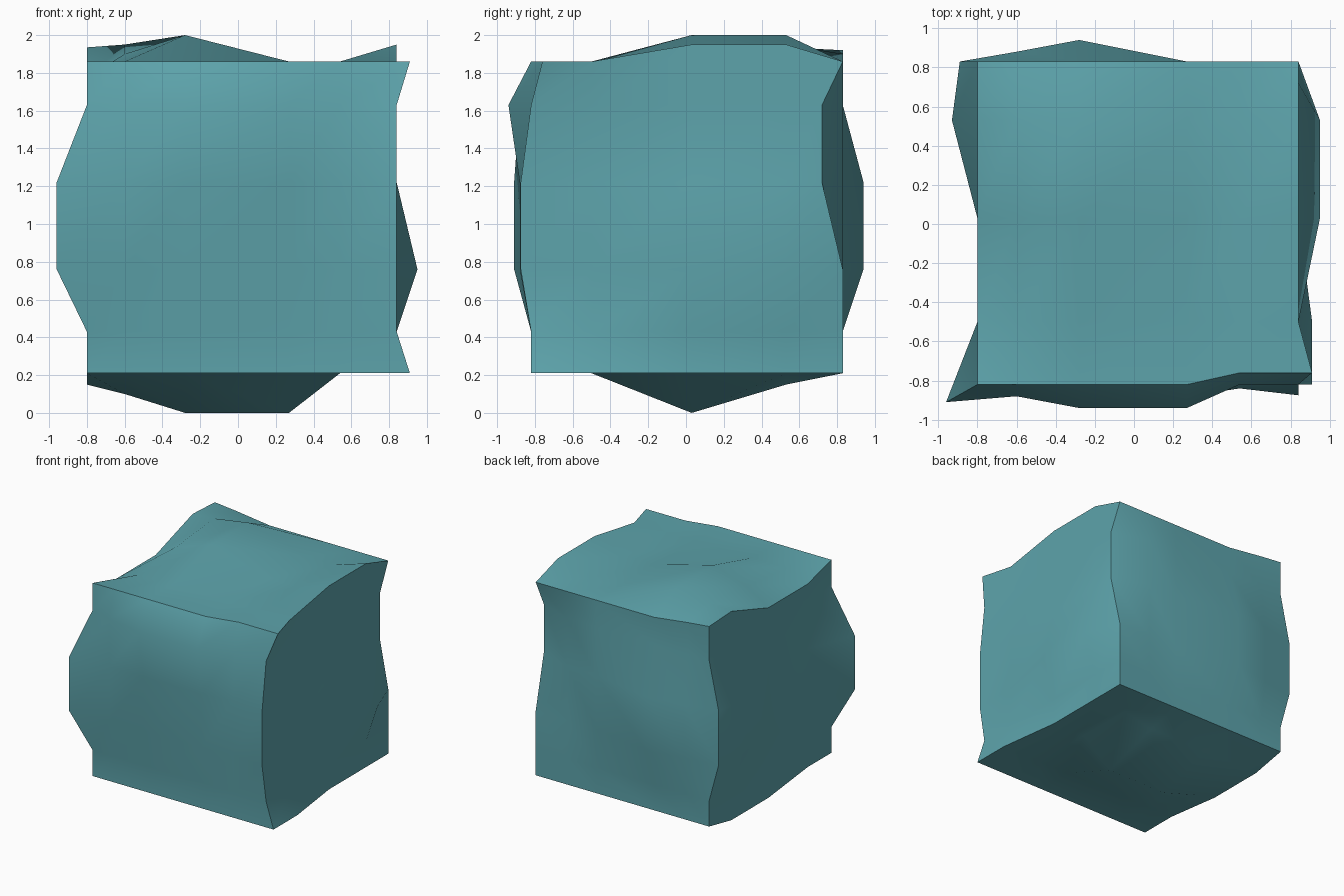
import bpy, bmesh

if "Cube" in bpy.data.objects:
    bpy.data.objects.remove(bpy.data.objects["Cube"])

# Grid lines of the rough block along each axis
X = [-0.80, -0.60, -0.28, 0.27, 0.54, 0.84]
Y = [-0.82, -0.50, 0.03, 0.53, 0.83]
Z = [0.21, 0.43, 0.76, 1.22, 1.63, 1.86]
NX, NY, NZ = len(X) - 1, len(Y) - 1, len(Z) - 1

bm = bmesh.new()
grid = {}


def vert(i, j, k):
    if (i, j, k) not in grid:
        grid[i, j, k] = bm.verts.new((X[i], Y[j], Z[k]))
    return grid[i, j, k]


def skin(a, b, na, nb, place):
    """Cover one side of the block with quads."""
    for p in range(na):
        for q in range(nb):
            bm.faces.new([vert(*place(p + u, q + v))
                          for u, v in ((0, 0), (1, 0), (1, 1), (0, 1))])


def push(axis, value, ii, jj, kk):
    """Move the listed grid points to a new coordinate on one axis."""
    for i in ii:
        for j in jj:
            for k in kk:
                if (i, j, k) in grid:
                    grid[i, j, k].co[axis] = value


for s in (0, NX):
    skin(1, 2, NY, NZ, lambda p, q: (s, p, q))
for s in (0, NY):
    skin(0, 2, NX, NZ, lambda p, q: (p, s, q))
for s in (0, NZ):
    skin(0, 1, NX, NY, lambda p, q: (p, q, s))

# Front side: upper ridge, bowed middle, chipped top right
push(1, -0.76, [4, 5], [0], [5])
push(1, -0.94, [2, 3], [0], [4])
push(1, -0.88, [1], [0], [2, 3, 4])
push(1, -0.91, [0], [0], [2, 3])
push(1, -0.88, [2, 3], [0], [2, 3])
push(1, -0.84, [4], [0], [2, 3])
push(1, -0.875, [5], [0], [2, 3])

# Left side: bulges near both upright edges
push(0, -0.96, [0], [0], [2, 3])
push(0, -0.93, [0], [3], [2, 3])
push(0, -0.89, [0], [4], [2, 3])

# Right side: low bulge and flared front corners
push(0, 0.95, [5], [2, 3], [2])
push(0, 0.91, [5], [0], [0, 5])
push(0, 0.91, [5], [1], [0])

# Back side: bump on the left half, dent on the right edge
push(1, 0.94, [2], [4], [2, 3])
push(1, 0.88, [1], [4], [2, 3])
push(1, 0.72, [5], [4], [3, 4])

# Top: hollow front left, ridge behind, raised right edge
push(2, 1.775, [0], [1, 2], [5])
push(2, 1.935, [0], [3], [5])
push(2, 1.92, [0], [4], [5])
push(2, 1.90, [1], [2, 4], [5])
push(2, 1.95, [1], [3], [5])
push(2, 2.00, [2], [2, 3], [5])
push(2, 1.95, [5], [2, 3], [5])

# Underside: keel across the middle
push(2, 0.15, [0], [2, 3], [0])
push(2, 0.10, [1], [2], [0])
push(2, 0.15, [1, 2, 3], [3], [0])
push(2, 0.00, [2, 3], [2], [0])

bmesh.ops.recalc_face_normals(bm, faces=bm.faces[:])
mesh = bpy.data.meshes.new("rough_block")
bm.to_mesh(mesh)
bm.free()
block = bpy.data.objects.new("rough_block", mesh)
bpy.context.collection.objects.link(block)

# Teal surface, smooth within each side
mat = bpy.data.materials.new("teal")
mat.diffuse_color = (0.11, 0.37, 0.41, 1)
mat.use_nodes = True
mat.node_tree.nodes["Principled BSDF"].inputs["Base Color"].default_value = mat.diffuse_color
mesh.materials.append(mat)
bpy.context.view_layer.objects.active = block
block.select_set(True)
bpy.ops.object.shade_smooth_by_angle(angle=0.6)
